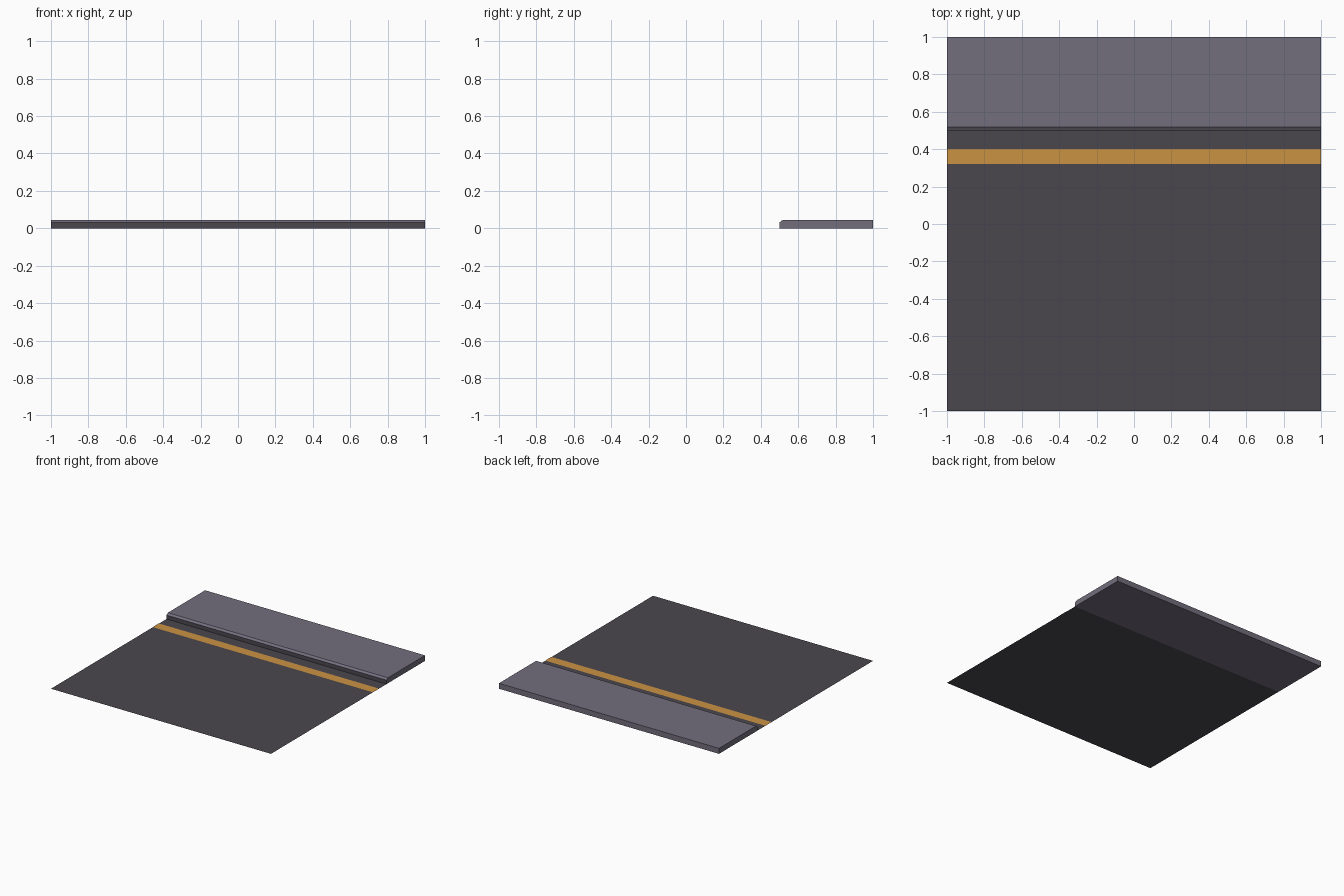
import bpy, bmesh

if "Cube" in bpy.data.objects:
    bpy.data.objects.remove(bpy.data.objects["Cube"])


def material(name, color):
    m = bpy.data.materials.new(name)
    m.diffuse_color = (*color, 1)
    m.use_nodes = True
    m.node_tree.nodes["Principled BSDF"].inputs["Base Color"].default_value = m.diffuse_color
    return m


asphalt = material("asphalt", (0.070, 0.064, 0.076))
paving = material("paving", (0.170, 0.156, 0.207))
yellow = material("yellow_paint", (0.60, 0.29, 0.057))


def finish(name, bm, *mats):
    me = bpy.data.meshes.new(name)
    bm.to_mesh(me)
    bm.free()
    for m in mats:
        me.materials.append(m)
    ob = bpy.data.objects.new(name, me)
    bpy.context.collection.objects.link(ob)
    return ob


def strip(name, y0, y1, z, mat):
    bm = bmesh.new()
    bm.faces.new([bm.verts.new(p) for p in
                  ((-1, y0, z), (1, y0, z), (1, y1, z), (-1, y1, z))])
    return finish(name, bm, mat)


# Road surface and painted line
strip("road", -1, 0.5, 0, asphalt)
strip("yellow_line", 0.32, 0.40, 0.002, yellow)

# Raised pavement: chamfered profile extruded across the tile
profile = [(0.5, 0), (1, 0), (1, 0.045), (0.518, 0.045), (0.5, 0.032)]
bm = bmesh.new()
face = bm.faces.new([bm.verts.new((-1, y, z)) for y, z in profile])
ext = bmesh.ops.extrude_face_region(bm, geom=[face], use_keep_orig=True)
bmesh.ops.translate(bm, vec=(2, 0, 0),
                    verts=[v for v in ext["geom"] if isinstance(v, bmesh.types.BMVert)])
bmesh.ops.recalc_face_normals(bm, faces=bm.faces)
# Dark kerb face on the vertical front
for f in bm.faces:
    f.material_index = 1 if f.normal.y < -0.9 else 0
finish("pavement", bm, paving, asphalt)
